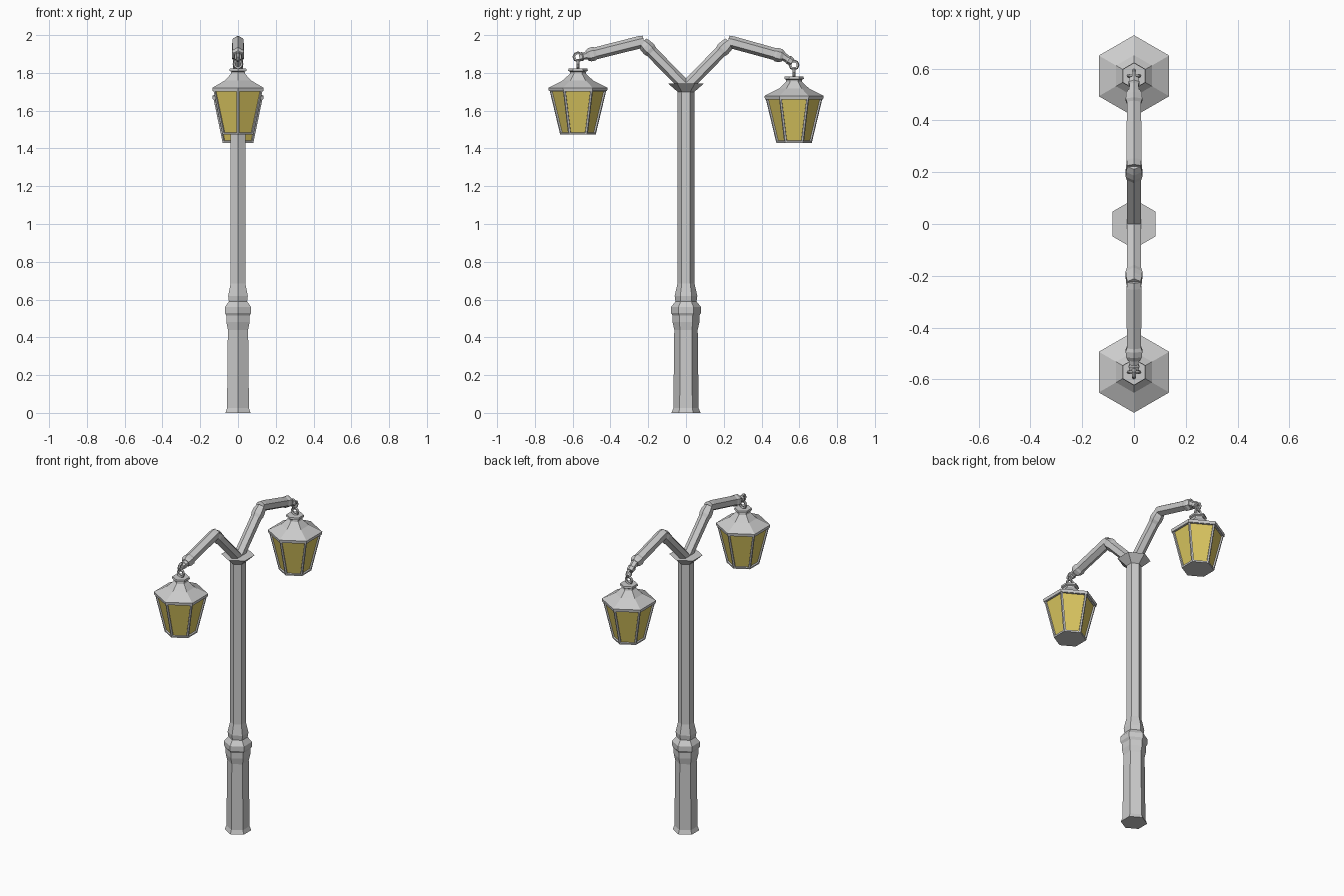
import bpy, bmesh, math
from mathutils import Vector, Matrix

if "Cube" in bpy.data.objects:
    bpy.data.objects.remove(bpy.data.objects["Cube"])


def add_mesh(name, verts, faces, mat=None):
    me = bpy.data.meshes.new(name)
    me.from_pydata([tuple(v) for v in verts], [], faces)
    bm = bmesh.new()
    bm.from_mesh(me)
    bmesh.ops.recalc_face_normals(bm, faces=bm.faces[:])
    bm.to_mesh(me)
    bm.free()
    if mat:
        me.materials.append(mat)
    ob = bpy.data.objects.new(name, me)
    bpy.context.collection.objects.link(ob)
    return ob


def hex_loft(name, base, axis, profile):
    """Hexagonal loft along axis; profile holds (distance, radius)."""
    axis = Vector(axis).normalized()
    side = Vector((1, 0, 0))
    up = axis.cross(side)          # hexagon corners lie along this direction
    verts, faces = [], []
    for d, r in profile:
        for k in range(6):
            a = math.pi / 3 * k
            verts.append(Vector(base) + axis * d + (up * math.cos(a) + side * math.sin(a)) * r)
    for i in range(len(profile) - 1):
        for k in range(6):
            j = (k + 1) % 6
            faces.append((i * 6 + k, i * 6 + j, i * 6 + 6 + j, i * 6 + 6 + k))
    faces.append(tuple(range(6)))
    faces.append(tuple(range(len(verts) - 6, len(verts))))
    return add_mesh(name, verts, faces)


def segment(name, p0, p1, profile):
    """Hexagonal bar between two (y, z) points; profile holds (fraction, radius)."""
    a, b = Vector((0, *p0)), Vector((0, *p1))
    length = (b - a).length
    return hex_loft(name, a, b - a, [(t * length, r) for t, r in profile])


def ring(name, center, turn_z):
    """Small low-poly upright chain ring."""
    bpy.ops.mesh.primitive_torus_add(major_segments=8, minor_segments=5, major_radius=0.021,
                                     minor_radius=0.008, location=center,
                                     rotation=(math.pi / 2, 0, turn_z))
    bpy.context.object.name = name


glass = bpy.data.materials.new("amber_glass")
glass.diffuse_color = (0.72, 0.58, 0.12, 1)
glass.use_nodes = True
glass.node_tree.nodes["Principled BSDF"].inputs["Base Color"].default_value = glass.diffuse_color

# Pole with flared foot, moulded collar and flared top
hex_loft("pole", (0, 0, 0), (0, 0, 1), [
    (0, 0.077), (0.025, 0.067), (0.44, 0.062), (0.48, 0.071), (0.515, 0.071),
    (0.53, 0.080), (0.56, 0.080), (0.59, 0.056), (0.62, 0.060), (0.685, 0.045),
    (1.70, 0.045), (1.745, 0.096)])


def lantern(tag, y, z):
    # Frame: hexagonal cage with recessed openings
    ob = hex_loft("lantern_frame_" + tag, (0, y, z), (0, 0, 1), [(0, 0.094), (0.238, 0.151)])
    bm = bmesh.new()
    bm.from_mesh(ob.data)
    sides = [f for f in bm.faces if abs(f.normal.z) < 0.8]
    bmesh.ops.inset_individual(bm, faces=sides, thickness=0.013, depth=0)
    bmesh.ops.inset_individual(bm, faces=sides, thickness=0.001, depth=-0.009)
    panes = [[v.co.copy() for v in f.verts] for f in sides]
    bmesh.ops.delete(bm, geom=sides, context='FACES')
    bm.to_mesh(ob.data)
    bm.free()
    # Glass panes fill the openings
    verts = [v for p in panes for v in p]
    faces = [tuple(range(i * 4, i * 4 + 4)) for i in range(len(panes))]
    add_mesh("lantern_glass_" + tag, verts, faces, glass)
    # Roof with rim, concave slope and cap
    hex_loft("lantern_roof_" + tag, (0, y, z), (0, 0, 1), [
        (0.230, 0.154), (0.248, 0.157), (0.287, 0.080), (0.322, 0.043),
        (0.333, 0.041), (0.338, 0.052), (0.350, 0.050)])


def arm(tag, s, shoulder_end, tip, lamp_y, lamp_z, ring_z):
    elbow = (s * 0.232, 1.962)
    segment("lower_arm_" + tag, (0, 1.725), elbow,
            [(0, 0.032), (0.78, 0.032), (0.84, 0.037), (0.92, 0.036), (1.0, 0.029)])
    segment("upper_arm_" + tag, (s * 0.222, 1.968), shoulder_end,
            [(0, 0.030), (0.08, 0.033), (0.84, 0.032), (0.88, 0.037), (0.95, 0.036), (1, 0.027)])
    segment("arm_tip_" + tag, shoulder_end, tip,
            [(-0.2, 0.024), (0.45, 0.019), (0.6, 0.024), (1, 0.020)])
    ring("arm_ring_" + tag, (0, lamp_y, ring_z), math.pi / 2)
    ring("lantern_ring_" + tag, (0, lamp_y, lamp_z + 0.373), 0)
    lantern(tag, lamp_y, lamp_z)


# Two arms; the one towards +y droops lower
arm("right", 1, (0.515, 1.887), (0.562, 1.857), 0.572, 1.43, 1.842)
arm("left", -1, (-0.525, 1.892), (-0.565, 1.884), -0.572, 1.473, 1.885)
